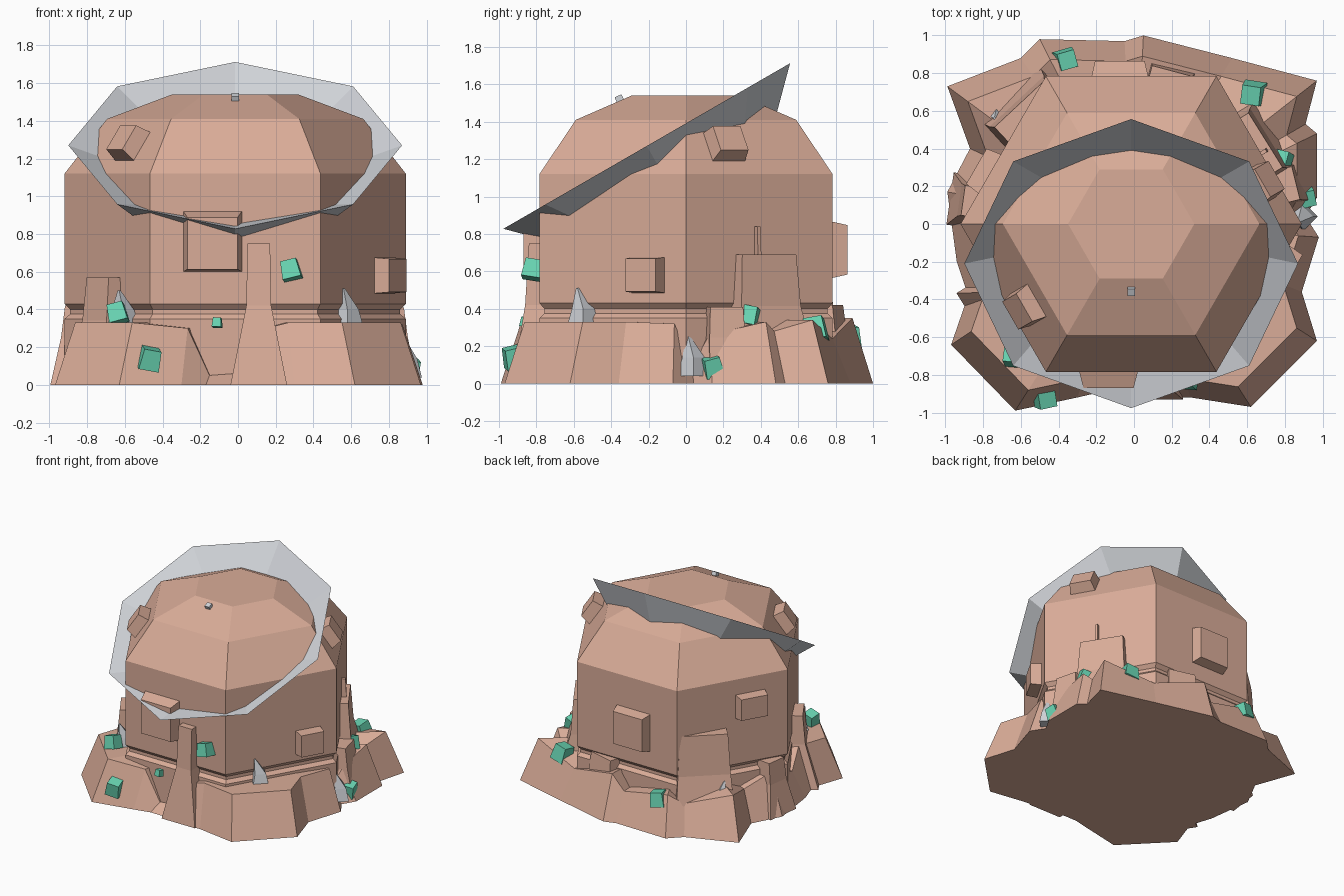
import bpy, bmesh, math, random
from mathutils import Matrix, Vector, Euler

if "Cube" in bpy.data.objects:
    bpy.data.objects.remove(bpy.data.objects["Cube"])

random.seed(4)
CX = -0.015
R = math.radians


def material(name, rgb):
    m = bpy.data.materials.new(name)
    m.diffuse_color = tuple((c / 255) ** 2.2 for c in rgb) + (1,)
    m.use_nodes = True
    m.node_tree.nodes["Principled BSDF"].inputs["Base Color"].default_value = m.diffuse_color
    return m


ROCK = material("clay rock", (217, 171, 151))
METAL = material("pale metal", (207, 210, 215))
GEM = material("green crystal", (104, 210, 176))


def loft(name, rings, mat, matrix=Matrix(), closed=False):
    """Skin equal-length rings of points; cap the ends or close the loop."""
    bm = bmesh.new()
    vs = [[bm.verts.new(matrix @ Vector(p)) for p in ring] for ring in rings]
    n = len(vs[0])
    pairs = list(zip(vs, vs[1:]))
    if closed:
        pairs.append((vs[-1], vs[0]))
    else:
        bm.faces.new(vs[0])
        bm.faces.new(vs[-1])
    for a, b in pairs:
        for i in range(n):
            j = (i + 1) % n
            bm.faces.new((a[i], a[j], b[j], b[i]))
    bmesh.ops.recalc_face_normals(bm, faces=bm.faces)
    me = bpy.data.meshes.new(name)
    bm.to_mesh(me)
    bm.free()
    me.materials.append(mat)
    ob = bpy.data.objects.new(name, me)
    bpy.context.collection.objects.link(ob)
    return ob


def ngon(n, r, z):
    return [(r * math.cos(2 * math.pi * i / n), r * math.sin(2 * math.pi * i / n), z) for i in range(n)]


def around(az):
    return Matrix.Translation((CX, 0, 0)) @ Matrix.Rotation(R(az), 4, 'Z')


# six-sided domed body with a groove near the foot
profile = [(0.905, 0.0), (0.905, 0.35), (0.875, 0.375), (0.875, 0.40), (0.905, 0.43),
           (0.905, 1.12), (0.68, 1.41), (0.335, 1.54)]
loft("body", [ngon(6, r, z) for r, z in profile], ROCK, Matrix.Translation((CX, 0, 0)))

# tilted eight-sided brim, dished on top and tapering below
tilt = Matrix.Translation((CX, -0.21, 1.27)) @ Matrix.Rotation(R(30), 4, 'X')
loft("brim", [ngon(8, 0.885, 0), ngon(8, 0.485, -0.166), ngon(8, 0.485, -0.40)], METAL, tilt, closed=True)


# raised blocks on the walls and roof
def panel(name, az, t, d, z, w, h, depth, lean=0, taper=0.9, drop=0.0):
    m = around(az) @ Matrix.Translation((d, t, z)) @ Matrix.Rotation(-R(lean), 4, 'Y')
    rect = lambda x, s, o: [(x, a * w / 2 * s, b * h / 2 * s + o)
                            for a, b in ((-1, -1), (1, -1), (1, 1), (-1, 1))]
    loft(name, [rect(-0.06, 1, 0), rect(0, 1, 0), rect(depth, taper, drop)], ROCK, m)


panel("front_block", -90, -0.12, 0.784, 0.76, 0.31, 0.32, 0.085, taper=0.86, drop=-0.01)
panel("right_block", -30, 0.22, 0.784, 0.58, 0.20, 0.19, 0.085, taper=0.93)
panel("back_block", 90, 0.06, 0.784, 0.715, 0.30, 0.30, 0.08, taper=0.88)
panel("left_block", 150, 0.145, 0.784, 0.90, 0.24, 0.19, 0.08)
panel("roof_block_left", 210, 0.10, 0.685, 1.265, 0.20, 0.18, 0.085, 34, 0.85)
panel("roof_block_right", 30, -0.16, 0.685, 1.265, 0.20, 0.18, 0.085, 34, 0.85)

# small stud on the roof
stud = Matrix.Translation((CX, -0.355, 1.52)) @ Matrix.Rotation(R(25), 4, 'X')
loft("roof_stud", [[(a * 0.02, b * 0.02, z) for a, b in ((-1, -1), (1, -1), (1, 1), (-1, 1))]
                   for z in (-0.02, 0.02)], METAL, stud)

# rocky skirt: foot outline with the shelf height at each corner
outline = [(0.08, -0.92, 0.28), (0.30, -0.92, 0.33), (0.62, -0.97, 0.33), (0.97, -0.62, 0.33),
           (0.89, -0.36, 0.33), (0.98, -0.07, 0.32), (0.91, 0.04, 0.10), (0.97, 0.14, 0.26),
           (0.97, 0.48, 0.33), (0.91, 0.53, 0.28), (0.97, 0.76, 0.34), (0.52, 0.88, 0.24),
           (0.05, 1.00, 0.35), (-0.05, 0.97, 0.22), (-0.50, 0.98, 0.30), (-0.60, 0.88, 0.22),
           (-0.99, 0.73, 0.33), (-0.87, 0.40, 0.24), (-0.99, 0.17, 0.33), (-0.94, -0.20, 0.20),
           (-0.88, -0.38, 0.33), (-0.97, -0.64, 0.33), (-0.63, -0.99, 0.33), (-0.30, -0.92, 0.30),
           (-0.17, -0.89, 0.05), (-0.02, -0.89, 0.06)]


def scaled(s, top):
    return [(x * s, y * s, z * top) for x, y, z in outline]


loft("rock_skirt", [scaled(0.5, 0), scaled(1, 0), scaled(0.89, 1), scaled(0.5, 1)], ROCK, closed=True)
loft("skirt_floor", [[(x * 0.97, y * 0.97, z) for x, y, _ in outline] for z in (0, 0.012)], ROCK)


# upright rock ribs with flared feet
def rib(name, az, t, d, w, top, foot_d, foot_w):
    def rect(dd, ww, z):
        return [(0.5, t - ww / 2, z), (dd, t - ww / 2, z), (dd, t + ww / 2, z), (0.5, t + ww / 2, z)]
    loft(name, [rect(foot_d, foot_w, 0), rect(d + 0.02, w * 1.1, min(0.42, top * 0.6)), rect(d, w, top)],
         ROCK, around(az))


rib("front_rib", -90, 0.125, 0.84, 0.12, 0.75, 0.93, 0.30)
rib("right_rib", 32, 0, 0.84, 0.34, 0.69, 0.98, 0.48)
rib("right_fin", 30, -0.02, 0.815, 0.02, 0.84, 0.84, 0.03)
rib("right_low_rib", 14, 0, 0.90, 0.18, 0.41, 0.97, 0.22)
rib("left_rib", 212, 0, 0.86, 0.22, 0.57, 0.98, 0.36)
rib("back_left_rib", 133, 0, 0.87, 0.36, 0.74, 0.98, 0.46)
rib("left_low_rib", 172, 0, 0.90, 0.16, 0.42, 0.97, 0.28)
rib("back_low_rib", 75, 0, 0.84, 0.22, 0.42, 0.95, 0.34)

# green crystals: position and size
for i, (x, y, z, s) in enumerate([(0.28, -0.82, 0.61, 0.10), (-0.64, -0.70, 0.38, 0.10),
                                  (-0.47, -0.92, 0.14, 0.11), (-0.11, -0.86, 0.33, 0.05),
                                  (0.78, 0.34, 0.36, 0.10), (0.91, 0.14, 0.09, 0.10),
                                  (0.63, 0.69, 0.29, 0.12), (-0.36, 0.87, 0.25, 0.11)]):
    turn = Euler((random.uniform(-0.3, 0.3), random.uniform(-0.3, 0.3), random.uniform(-0.4, 0.4)))
    m = Matrix.Translation((x, y, z)) @ turn.to_matrix().to_4x4()
    loft(f"crystal_{i}", [[(a * s * k, b * s * k, h * s) for a, b in ((-1, -1), (1, -1), (1, 1), (-1, 1))]
                          for k, h in ((0.5, -0.5), (0.42, 0.5))], GEM, m)

# metal shards standing on the skirt
for i, (x, y, z, h) in enumerate([(0.58, -0.55, 0.31, 0.20), (-0.61, -0.60, 0.31, 0.19),
                                  (-0.72, 0.59, 0.15, 0.22), (0.89, 0.04, 0.04, 0.22)]):
    top = [(px - 0.02, py - 0.03, h) for px, py, _ in ngon(4, 0.008, 0)]
    loft(f"shard_{i}", [ngon(4, 0.085, 0), ngon(4, 0.06, h * 0.45), top], METAL,
         Matrix.Translation((x, y, z)))
